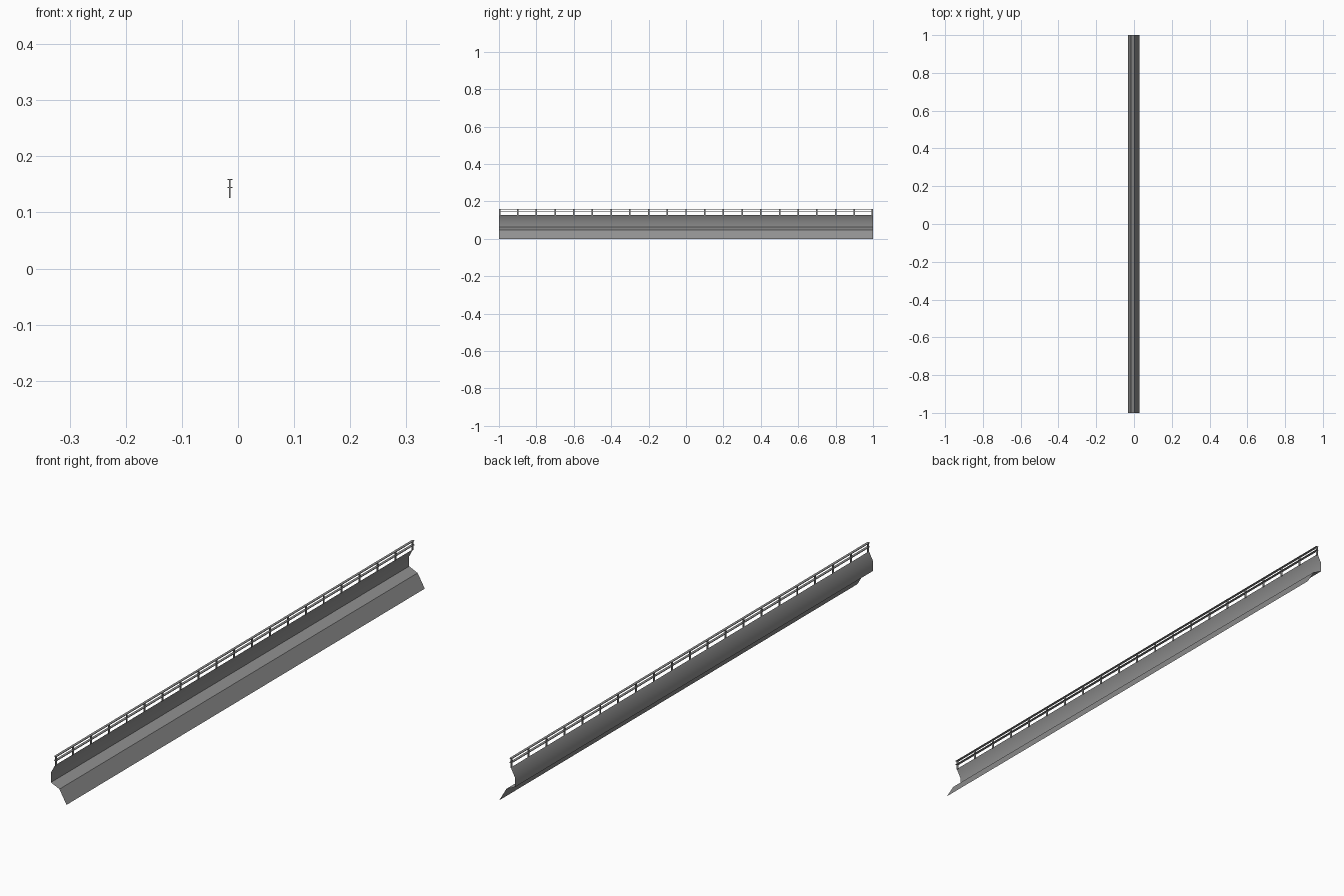
import bpy, bmesh

if "Cube" in bpy.data.objects:
    bpy.data.objects.remove(bpy.data.objects["Cube"])

# Dark grey paint shared by all parts
paint = bpy.data.materials.new("dark_grey")
paint.diffuse_color = (0.28, 0.28, 0.28, 1)
paint.use_nodes = True
paint.node_tree.nodes["Principled BSDF"].inputs["Base Color"].default_value = paint.diffuse_color

def new_object(name, bm):
    mesh = bpy.data.meshes.new(name)
    bm.to_mesh(mesh)
    bm.free()
    mesh.materials.append(paint)
    ob = bpy.data.objects.new(name, mesh)
    bpy.context.collection.objects.link(ob)
    return ob

def add_box(bm, x0, x1, y0, y1, z0, z1):
    box = bmesh.ops.create_cube(bm, size=1)["verts"]
    bmesh.ops.scale(bm, verts=box, vec=(x1 - x0, y1 - y0, z1 - z0))
    bmesh.ops.translate(bm, verts=box, vec=((x0 + x1) / 2, (y0 + y1) / 2, (z0 + z1) / 2))

# Thin barrier sheet: sloping skirt, ledge and curved wall, swept along y
profile = [(0.03, 0), (0.002, 0.048), (-0.031, 0.063), (-0.031, 0.098), (-0.015, 0.128)]
bm = bmesh.new()
near = [bm.verts.new((x, -1, z)) for x, z in profile]
far = [bm.verts.new((x, 1, z)) for x, z in profile]
for i in range(len(profile) - 1):
    face = bm.faces.new((near[i], far[i], far[i + 1], near[i + 1]))
    face.smooth = i >= 2
# keep the ledge creases crisp
for i in (1, 2):
    bm.edges.get((near[i], far[i])).smooth = False
new_object("barrier_wall", bm)

# Two horizontal rails
for name, z in (("top_rail", 0.1590), ("middle_rail", 0.1445)):
    bm = bmesh.new()
    add_box(bm, -0.0185, -0.0095, -1, 1, z - 0.001, z + 0.001)
    new_object(name, bm)

# Evenly spaced posts
bm = bmesh.new()
for i in range(21):
    y = max(-0.996, min(0.996, -1 + 0.1 * i))
    add_box(bm, -0.0158, -0.0138, y - 0.004, y + 0.004, 0.126, 0.159)
new_object("rail_posts", bm)
